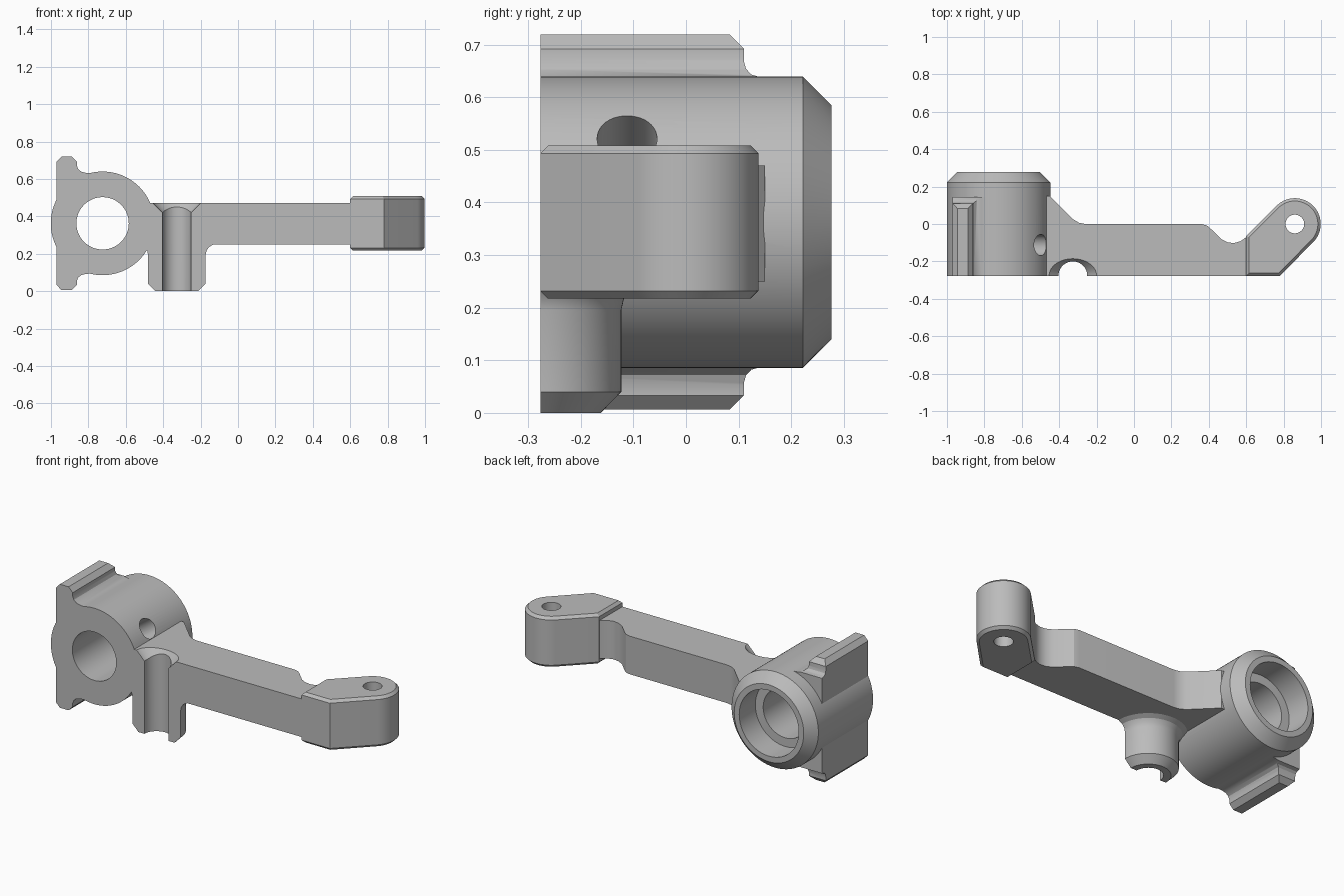
import bpy, bmesh, math
from mathutils import Matrix, Vector

cube = bpy.data.objects.get("Cube")
if cube:
    bpy.data.objects.remove(cube, do_unlink=True)

grey = bpy.data.materials.new("machined grey")
grey.use_nodes = True
grey.diffuse_color = (0.5, 0.5, 0.5, 1)
grey.node_tree.nodes["Principled BSDF"].inputs["Base Color"].default_value = (0.5, 0.5, 0.5, 1)

FRONT = -0.277
HUB_X, HUB_Z = -0.724, 0.3625


def finish(name, bm):
    bmesh.ops.recalc_face_normals(bm, faces=bm.faces)
    mesh = bpy.data.meshes.new(name)
    bm.to_mesh(mesh)
    bm.free()
    mesh.materials.append(grey)
    obj = bpy.data.objects.new(name, mesh)
    bpy.context.collection.objects.link(obj)
    return obj


def prism(name, profile, axis, lo, hi, chamfer=0):
    """Extrude a 2D profile along one axis, optionally chamfering both rims."""
    place = {"x": lambda a, b, h: (h, a, b),
             "y": lambda a, b, h: (a, h, b),
             "z": lambda a, b, h: (a, b, h)}[axis]
    bm = bmesh.new()
    rings = [[bm.verts.new(place(a, b, h)) for a, b in profile] for h in (lo, hi)]
    caps = [bm.faces.new(r) for r in rings]
    n = len(profile)
    for i in range(n):
        j = (i + 1) % n
        bm.faces.new((rings[0][i], rings[0][j], rings[1][j], rings[1][i]))
    if chamfer:
        bmesh.ops.recalc_face_normals(bm, faces=bm.faces)
        bmesh.ops.bevel(bm, geom=[e for c in caps for e in c.edges], offset=chamfer,
                        segments=1, affect="EDGES")
    return finish(name, bm)


def turned(name, steps, origin, axis=(0, 0, 1), squash=1, sides=72):
    """Turned solid from (radius, height) steps along an axis."""
    turn = Vector((0, 0, 1)).rotation_difference(Vector(axis)).to_matrix().to_4x4()
    bm = bmesh.new()
    rings = []
    for r, h in steps:
        angles = [math.tau * i / sides for i in range(sides)]
        rings.append([bm.verts.new((r * math.cos(a), r * squash * math.sin(a), h)) for a in angles])
    bm.faces.new(rings[0])
    bm.faces.new(rings[-1])
    for low, high in zip(rings, rings[1:]):
        for i in range(sides):
            j = (i + 1) % sides
            bm.faces.new((low[i], low[j], high[j], high[i]))
    bm.transform(Matrix.Translation(origin) @ turn)
    return finish(name, bm)


def combine(base, tool, operation):
    mod = base.modifiers.new("join", "BOOLEAN")
    mod.operation, mod.object, mod.solver = operation, tool, "EXACT"
    bpy.context.view_layer.objects.active = base
    bpy.ops.object.modifier_apply(modifier=mod.name)
    bpy.data.objects.remove(tool, do_unlink=True)
    return base


def mirror_z(points):
    return points + [(a, 2 * HUB_Z - b) for a, b in reversed(points)]


# Bearing hub with a chamfered back rim
body = turned("steering_knuckle", [(0.277, FRONT), (0.277, 0.222), (0.222, 0.277)],
              (HUB_X, 0, HUB_Z), (0, 1, 0), sides=96)

# Mounting flange on the outer side, trimmed by its side profile
flange = prism("flange", mirror_z([
    (-0.97, 0.692), (-0.944, 0.719), (-0.888, 0.719), (-0.862, 0.692), (-0.862, 0.672),
    (-0.855, 0.653), (-0.838, 0.639), (-0.815, 0.633), (-0.78, 0.63), (-0.75, 0.4)]),
    "y", FRONT, 0.2)
# The bore side narrows to the hub middle, hidden inside the hub
trim = prism("flange_trim", mirror_z([
    (-0.4, 0.719), (0.083, 0.719), (0.11, 0.692), (0.11, 0.668), (0.114, 0.654),
    (0.124, 0.643), (0.145, 0.637)]), "x", -1.2, -0.6)
combine(flange, trim, "INTERSECT")
combine(body, flange, "UNION")

# Arm with its web flaring into the hub
arm = prism("arm", [
    (-0.7, FRONT), (0.63, FRONT), (0.63, -0.04), (0.6, -0.07), (0.57, -0.092),
    (0.535, -0.102), (0.5, -0.098), (0.465, -0.08), (0.415, -0.03), (0.39, -0.008),
    (0.36, 0), (-0.26, 0), (-0.295, 0.007), (-0.325, 0.025), (-0.45, 0.15), (-0.7, 0.15)],
    "z", 0.25, 0.47)
combine(body, arm, "UNION")

# Round eye at the arm end
eye_arc = [(0.86 + 0.138 * math.cos(math.radians(a)), 0.138 * math.sin(math.radians(a)))
           for a in range(-45, 136, 6)]
eye = prism("eye", [(0.6, FRONT), (0.78, FRONT)] + eye_arc + [(0.6, -0.064)],
            "z", 0.217, 0.508, chamfer=0.015)
combine(body, eye, "UNION")

# Half round boss hanging below the arm, flared where it meets it
boss = turned("boss", [(0.115, 0), (0.154, 0.04), (0.154, 0.195), (0.159, 0.217),
                       (0.172, 0.236), (0.2, 0.252), (0.2, 0.3)], (-0.327, FRONT, 0))
front_half = prism("front_half", [(-1, -1), (1, -1), (1, FRONT), (-1, FRONT)], "z", -0.5, 1)
combine(boss, front_half, "DIFFERENCE")
combine(body, boss, "UNION")

# Bore, stepped counterbore, half round slot, slot mouth, oil hole and eye hole
tilt = math.radians(35)
cutters = [
    turned("bore", [(0.14, -0.5), (0.14, 0.5)], (HUB_X, 0, HUB_Z), (0, 1, 0)),
    turned("counterbore", [(0.19, 0.13), (0.19, 0.5)], (HUB_X, 0, HUB_Z), (0, 1, 0)),
    turned("slot", [(0.077, -0.1), (0.077, 0.6)], (-0.327, FRONT, 0)),
    turned("slot_mouth", [(0.077, 0.42), (0.137, 0.48), (0.137, 0.6)],
           (-0.327, FRONT, 0), squash=0.72),
    turned("oil_hole", [(0.057, 0), (0.057, 0.45)], (HUB_X, -0.112, HUB_Z),
           (math.cos(tilt), 0, math.sin(tilt)), sides=40),
    turned("eye_hole", [(0.05, 0), (0.05, 0.8)], (0.86, 0, 0), sides=40),
]
for cutter in cutters:
    combine(body, cutter, "DIFFERENCE")

bpy.ops.object.select_all(action="DESELECT")
body.select_set(True)
bpy.context.view_layer.objects.active = body
bpy.ops.object.shade_smooth_by_angle(angle=math.radians(25))
